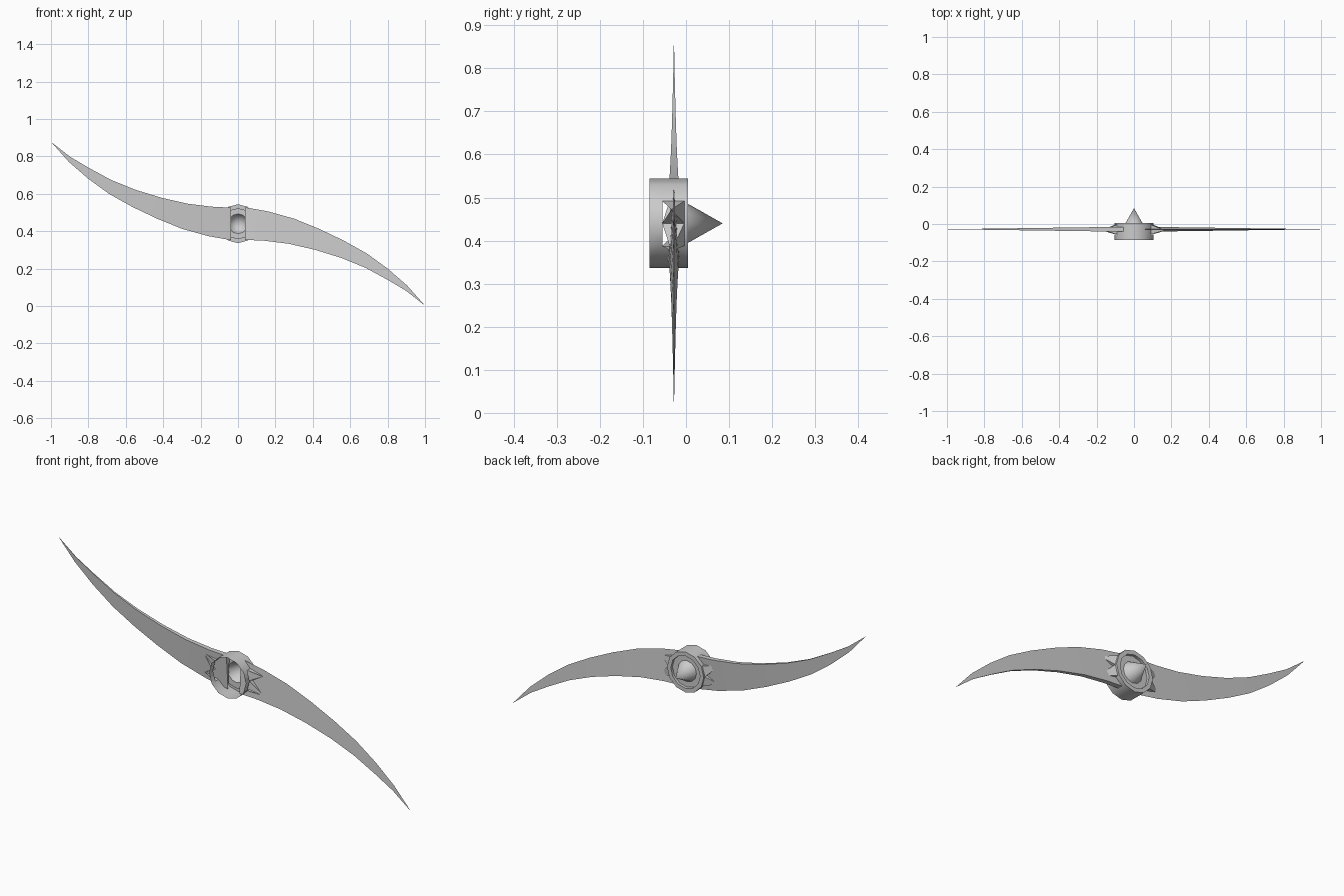
import bpy, bmesh
from math import sin, cos, pi

if "Cube" in bpy.data.objects:
    bpy.data.objects.remove(bpy.data.objects["Cube"])

CZ = 0.44    # height of the hub axis
BY = -0.028  # depth of the blade mid-plane
N = 12       # hub sides


def make(name, bm, smooth=False):
    bmesh.ops.remove_doubles(bm, verts=bm.verts, dist=0.0004)
    bmesh.ops.recalc_face_normals(bm, faces=bm.faces)
    me = bpy.data.meshes.new(name)
    bm.to_mesh(me)
    bm.free()
    ob = bpy.data.objects.new(name, me)
    bpy.context.collection.objects.link(ob)
    if smooth:
        bpy.ops.object.select_all(action='DESELECT')
        ob.select_set(True)
        bpy.context.view_layer.objects.active = ob
        bpy.ops.object.shade_smooth_by_angle(angle=0.6)
    return ob


def ring_point(r, y, i):
    a = 2 * pi * i / N
    return (r * cos(a), y, CZ + r * sin(a))


def face(bm, pts):
    bm.faces.new([bm.verts.new(p) for p in pts])


# Hub: open-fronted 12-sided shell, recessed back and cone, with side windows
profile = [(0.104, -0.085), (0.104, -0.055), (0.104, -0.004), (0.104, 0.005),
           (0.083, 0.005), (0.083, -0.009), (0.053, -0.009), (0.0, 0.085)]
windows = {0, N - 1, N // 2 - 1, N // 2}
bm = bmesh.new()
for k, ((r0, y0), (r1, y1)) in enumerate(zip(profile, profile[1:])):
    for i in range(N):
        if k == 1 and i in windows:
            continue
        pts = [ring_point(r0, y0, i), ring_point(r0, y0, i + 1)]
        pts += [ring_point(r1, y1, i + 1), ring_point(r1, y1, i)] if r1 else [(0, y1, CZ)]
        face(bm, pts)
make("hub", bm, smooth=True)

# Spikes: open-fronted pyramids growing from the side windows
bm = bmesh.new()
for s in (1, -1):
    start = 0 if s == 1 else N // 2
    for i, (tx, tz) in ((start, (0.165, 0.032)), (start - 1, (0.17, -0.065))):
        tip = (s * tx, BY - 0.006, CZ + s * tz)
        a, b = ring_point(0.104, -0.055, i), ring_point(0.104, -0.004, i)
        c, d = ring_point(0.104, -0.004, i + 1), ring_point(0.104, -0.055, i + 1)
        for p, q in ((a, b), (b, c), (c, d)):
            face(bm, (p, q, tip))
make("hub_spikes", bm)

# Blades: curved wedge, thick on the inner curve and sharp on the outer curve
spine = [(.037, .086), (.14, .091), (.27, .107), (.41, .139), (.55, .182),
         (.68, .235), (.80, .30), (.898, .358), (1, .438)]
edge = [(.037, -.088), (.16, -.066), (.30, -.027), (.433, .027), (.567, .091),
        (.69, .16), (.80, .24), (.904, .33), (1, .438)]
for name, s in (("left_blade", -1), ("right_blade", 1)):
    bm = bmesh.new()
    rows = []
    for i, ((sx, sz), (ex, ez)) in enumerate(zip(spine, edge)):
        t = 0.014 * (1 - sx)
        z = CZ - s * sz
        rows.append([bm.verts.new(p) for p in
                     ((s * sx, BY - t, z), (s * sx, BY + t, z), (s * ex, BY, CZ - s * ez))])
    bm.faces.new(rows[0])
    for a, b in zip(rows, rows[1:]):
        for j in range(3):
            k = (j + 1) % 3
            bm.faces.new((a[j], a[k], b[k], b[j]))
    bmesh.ops.dissolve_degenerate(bm, edges=bm.edges, dist=0.0004)
    make(name, bm, smooth=True)
